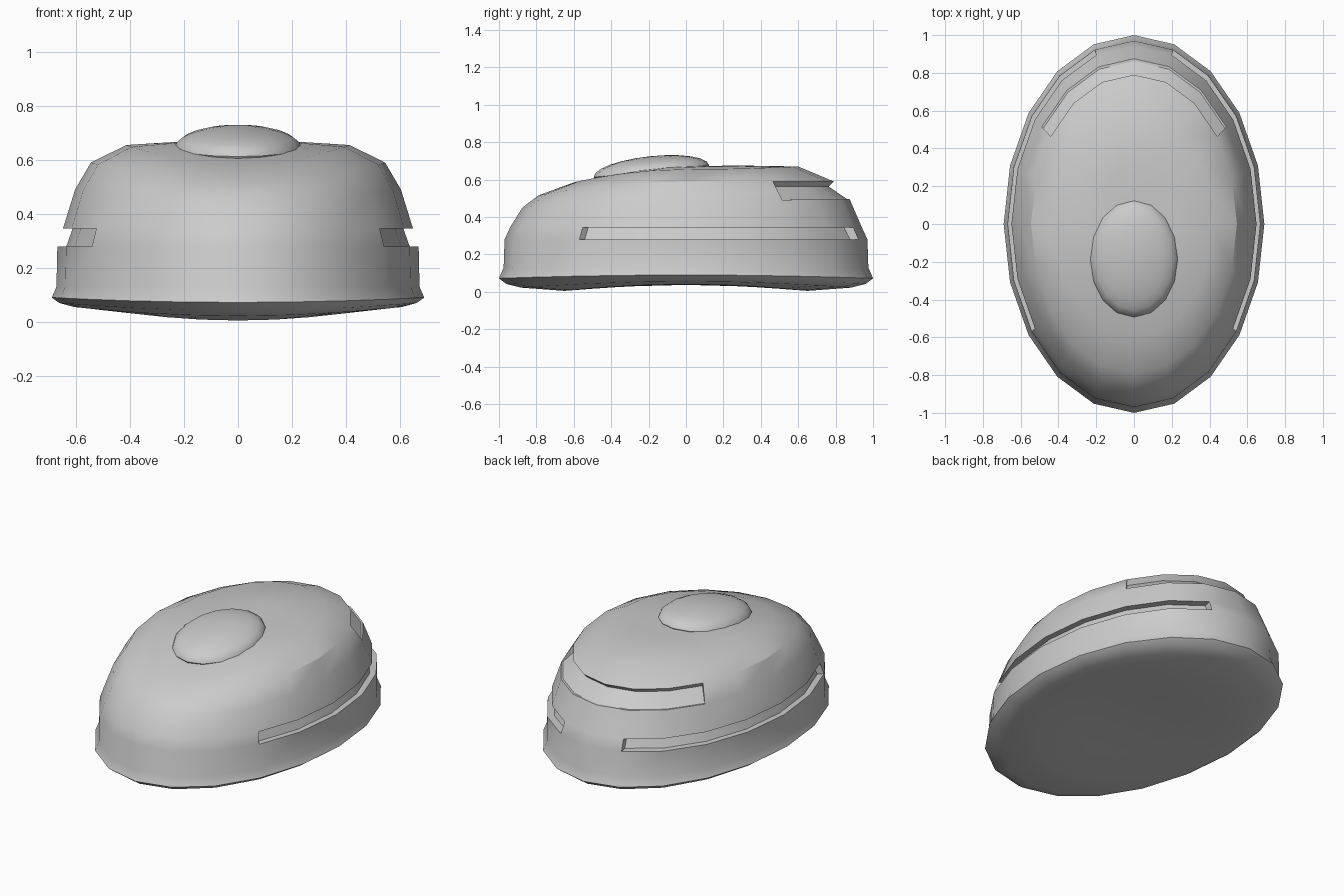
import bpy, bmesh, math
from mathutils import Matrix

if "Cube" in bpy.data.objects:
    bpy.data.objects.remove(bpy.data.objects["Cube"])

N = 20
RX, RY = 0.69, 1.0

# Rings from the underside up: scale, z at the sides, z at the front, z at the back
RINGS = [
    (0.35, 0.036, 0.028, 0.028),
    (0.65, 0.040, 0.005, 0.005),
    (0.88, 0.055, 0.022, 0.022),
    (0.96, 0.070, 0.042, 0.042),
    (1.00, 0.090, 0.072, 0.072),
    (0.975, 0.13, 0.13, 0.13),
    (0.97, 0.28, 0.28, 0.28),
    (0.94, 0.345, 0.345, 0.345),
    (0.875, 0.49, 0.45, 0.495),
    (0.79, 0.59, 0.515, 0.59),
    (0.60, 0.655, 0.585, 0.67),
    (0.30, 0.668, 0.64, 0.675),
]


def finish(bm, name, angle):
    bmesh.ops.recalc_face_normals(bm, faces=bm.faces)
    mesh = bpy.data.meshes.new(name)
    bm.to_mesh(mesh)
    bm.free()
    ob = bpy.data.objects.new(name, mesh)
    bpy.context.collection.objects.link(ob)
    bpy.ops.object.select_all(action='DESELECT')
    ob.select_set(True)
    bpy.context.view_layer.objects.active = ob
    bpy.ops.object.shade_smooth_by_angle(angle=math.radians(angle))
    return ob


# Shell with rolled bottom lip and closed underside
bm = bmesh.new()
rows = []
for s, side, front, back in RINGS:
    row = []
    for i in range(N):
        a = 2 * math.pi * i / N
        u = math.sin(a)
        z = side + ((back if u > 0 else front) - side) * u * u
        row.append(bm.verts.new((RX * s * math.cos(a), RY * s * u, z)))
    rows.append(row)
faces = {}
for r in range(len(rows) - 1):
    for i in range(N):
        j = (i + 1) % N
        faces[r, i] = bm.faces.new((rows[r][i], rows[r][j], rows[r + 1][j], rows[r + 1][i]))
for row, z in ((rows[0], 0.037), (rows[-1], 0.672)):
    centre = bm.verts.new((0, 0, z))
    for i in range(N):
        bm.faces.new((row[i], row[(i + 1) % N], centre))
bmesh.ops.recalc_face_normals(bm, faces=bm.faces)


def recess(ring, columns, low, high, drop):
    """Push a strip of faces inwards; low/high scale its two edges."""
    strip = [faces[ring, c % N] for c in columns]
    mid = sum(f.calc_center_median().z for f in strip) / len(strip)
    new = bmesh.ops.extrude_face_region(bm, geom=strip)['geom']
    for v in [g for g in new if isinstance(g, bmesh.types.BMVert)]:
        k = high if v.co.z > mid else low
        if v.co.z > mid:
            v.co.z -= drop
        v.co.x *= k
        v.co.y *= k
    bmesh.ops.delete(bm, geom=[f for f in strip if f.is_valid], context='FACES_ONLY')


# Long side slots and the wide rear vent
recess(6, range(-2, 4), 0.95, 0.945, 0.0)
recess(6, range(6, 12), 0.95, 0.945, 0.0)
recess(8, range(2, 8), 0.985, 0.965, 0.027)
finish(bm, "shell", 32)

# Oval dome on top, tilted with the crown
bm = bmesh.new()
bmesh.ops.create_uvsphere(bm, u_segments=16, v_segments=12, radius=1)
bm.transform(Matrix.Translation((0, -0.185, 0.645))
             @ Matrix.Rotation(math.radians(6), 4, 'X')
             @ Matrix.Diagonal((0.235, 0.31, 0.08, 1)))
finish(bm, "top_dome", 40)
